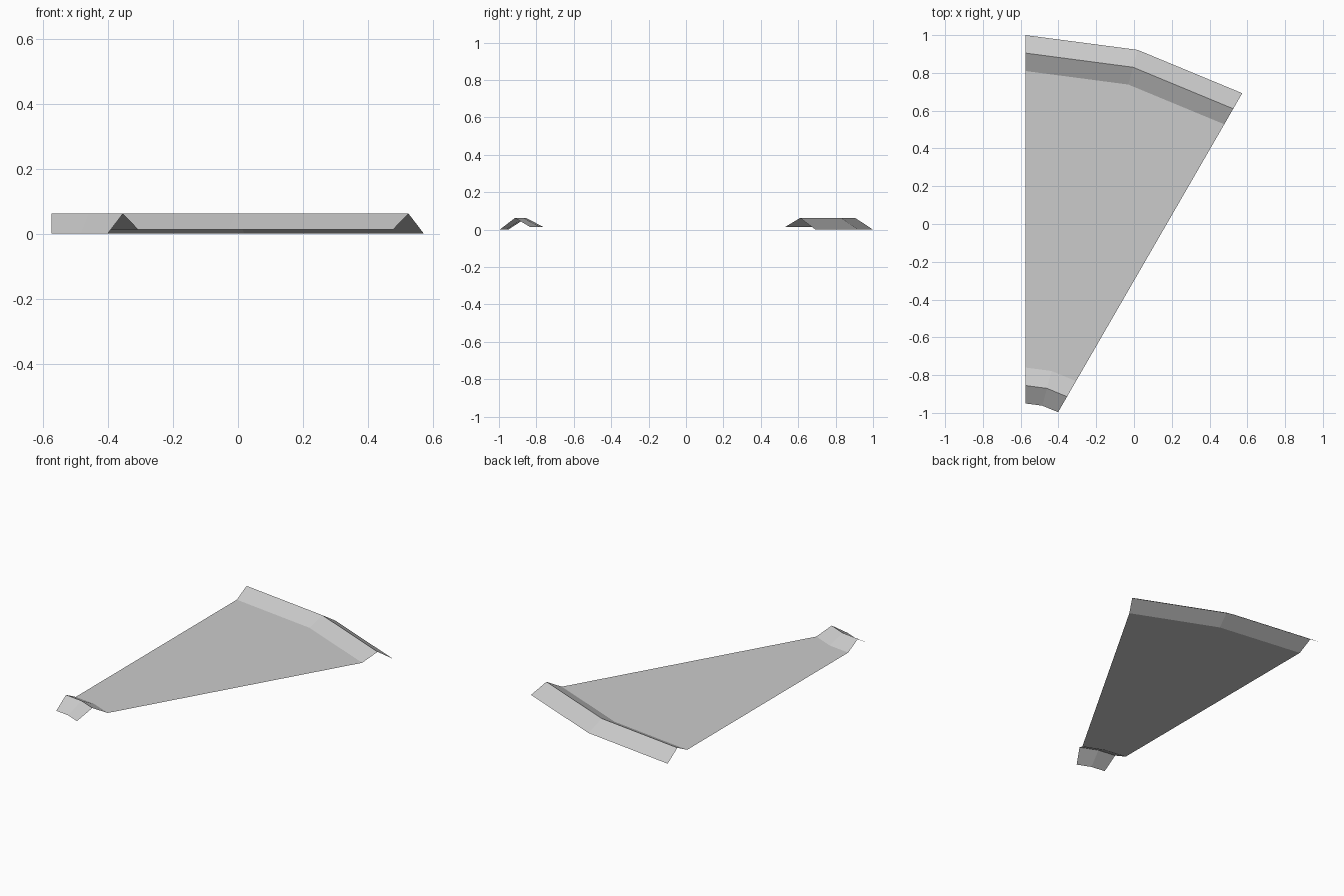
import bpy
import bmesh
from math import sin, cos, radians

cube = bpy.data.objects.get("Cube")
if cube:
    bpy.data.objects.remove(cube, do_unlink=True)

grey = bpy.data.materials.new("light_grey")
grey.use_nodes = True
COLOUR = (0.6, 0.6, 0.6, 1)
grey.diffuse_color = COLOUR
grey.node_tree.nodes["Principled BSDF"].inputs["Base Color"].default_value = COLOUR

# Thirty degree wedge swept around its apex in two flat facets
APEX = (-0.575, -1.296)
ANGLES = [radians(a) for a in (0, 15, 30)]


def add_part(name, profile, one_face=False):
    """Sweep a (radius, height) profile around the apex, normals up."""
    bm = bmesh.new()
    rings = [[bm.verts.new((APEX[0] + r * sin(a), APEX[1] + r * cos(a), z))
              for a in ANGLES] for r, z in profile]
    for low, high in zip(rings, rings[1:]):
        if one_face:
            bm.faces.new(low[::-1] + high)
        else:
            for i in range(len(ANGLES) - 1):
                bm.faces.new((low[i], low[i + 1], high[i + 1], high[i]))
    for face in bm.faces:
        face.normal_update()
        if face.normal.z < 0:
            face.normal_flip()
    mesh = bpy.data.meshes.new(name)
    bm.to_mesh(mesh)
    bm.free()
    mesh.materials.append(grey)
    obj = bpy.data.objects.new(name, mesh)
    bpy.context.collection.objects.link(obj)


FLOOR, TOP = 0.013, 0.062
# Flat floor panel between the two raised kerbs
add_part("floor_panel", [(0.536, FLOOR), (2.106, FLOOR)], one_face=True)
# Ridged kerbs, each falling to the ground on its far side
add_part("inner_kerb", [(0.346, 0), (0.441, TOP), (0.536, FLOOR)])
add_part("outer_kerb", [(2.106, FLOOR), (2.201, TOP), (2.296, 0)])
